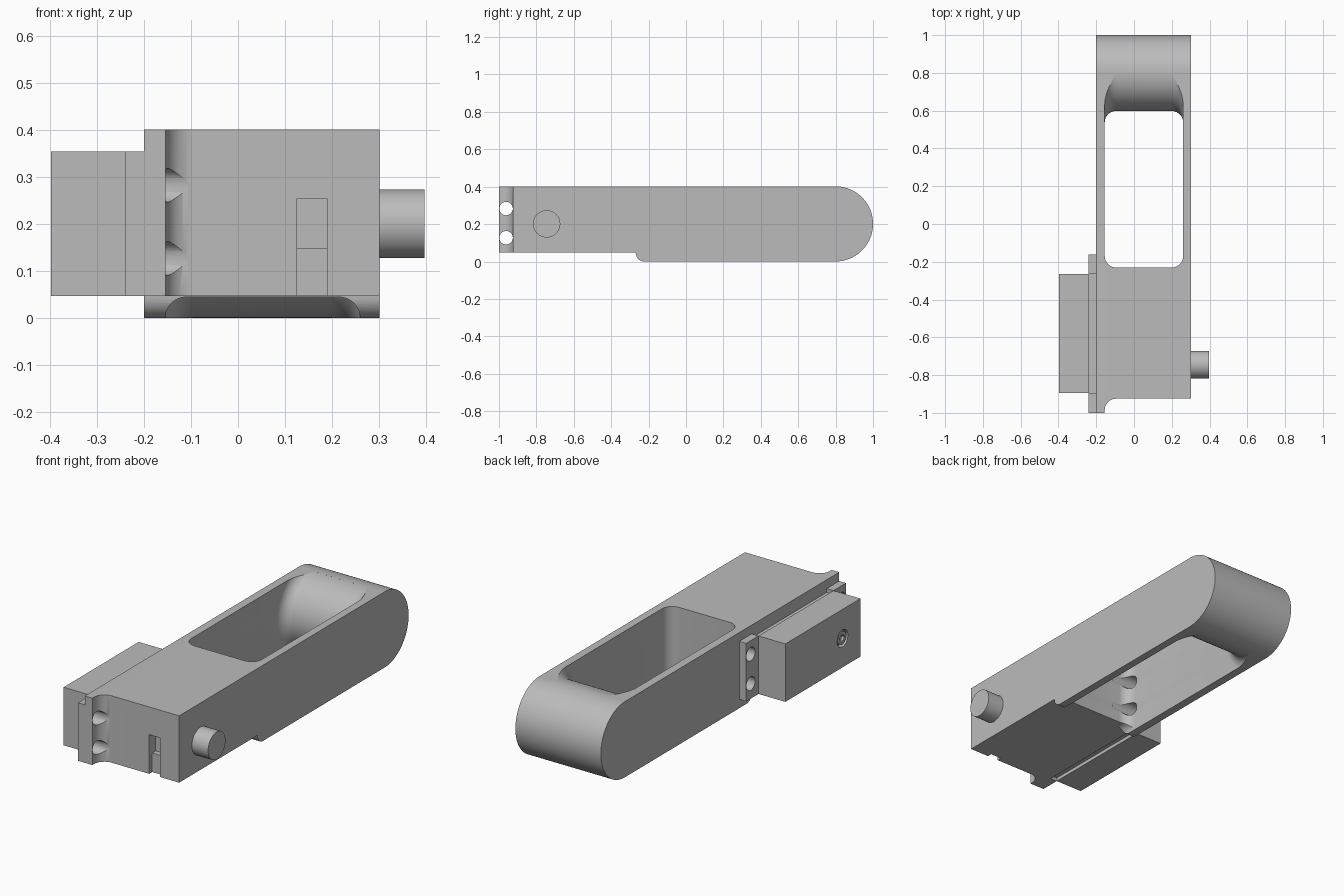
import bpy, bmesh
from math import sin, cos, pi, sqrt, radians
from mathutils import Vector

cube = bpy.data.objects.get("Cube")
if cube:
    bpy.data.objects.remove(cube, do_unlink=True)

gray = bpy.data.materials.new("plain_gray")
gray.use_nodes = True
gray.diffuse_color = (0.5, 0.5, 0.5, 1)
gray.node_tree.nodes["Principled BSDF"].inputs["Base Color"].default_value = (0.5, 0.5, 0.5, 1)


def skin(name, loops):
    """Solid made by joining equal closed loops and capping both ends."""
    bm = bmesh.new()
    rings = [[bm.verts.new(p) for p in loop] for loop in loops]
    n = len(rings[0])
    for a, b in zip(rings, rings[1:]):
        for i in range(n):
            j = (i + 1) % n
            bm.faces.new((a[i], a[j], b[j], b[i]))
    bm.faces.new(rings[0])
    bm.faces.new(rings[-1])
    bmesh.ops.recalc_face_normals(bm, faces=bm.faces)
    mesh = bpy.data.meshes.new(name)
    bm.to_mesh(mesh)
    bm.free()
    mesh.materials.append(gray)
    obj = bpy.data.objects.new(name, mesh)
    bpy.context.collection.objects.link(obj)
    return obj


def prism(name, outline, axis, lo, hi):
    """Extrude a 2D outline along x, y or z."""
    place = {"x": lambda p, h: (h, p[0], p[1]),
             "y": lambda p, h: (p[0], h, p[1]),
             "z": lambda p, h: (p[0], p[1], h)}[axis]
    return skin(name, [[place(p, h) for p in outline] for h in (lo, hi)])


def box(name, x, y, z):
    return prism(name, [(x[0], y[0]), (x[1], y[0]), (x[1], y[1]), (x[0], y[1])], "z", *z)


def arc(cx, cy, r, start, end, steps=12):
    angles = [radians(start + (end - start) * i / steps) for i in range(steps + 1)]
    return [(cx + r * cos(a), cy + r * sin(a)) for a in angles]


def rod(name, y, z, r, lo, hi, sides=40):
    return prism(name, arc(y, z, r, 0, 360, sides)[:-1], "x", lo, hi)


def cut(obj, cutters):
    for c in cutters:
        c.hide_render = True
        m = obj.modifiers.new("cut", "BOOLEAN")
        m.operation, m.solver, m.object = "DIFFERENCE", "EXACT", c
    graph = bpy.context.evaluated_depsgraph_get()
    mesh = bpy.data.meshes.new_from_object(obj.evaluated_get(graph))
    obj.modifiers.clear()
    obj.data = mesh
    for c in cutters:
        bpy.data.objects.remove(c, do_unlink=True)


def smooth(obj):
    bpy.ops.object.select_all(action="DESELECT")
    obj.select_set(True)
    bpy.context.view_layer.objects.active = obj
    bpy.ops.object.shade_smooth_by_angle(angle=radians(30))


STEP, TOP, MID = 0.047, 0.402, 0.201
BAR_Y = 1 - MID
FILLET = 0.06


def opening_loop(angle, z=None):
    """Grip opening at one height: its far end wraps the round grip bar."""
    cx, half, front = 0.0525, 0.2075, -0.23
    dz = MID * sin(angle)
    side = arc(half - FILLET, front + FILLET, FILLET, 270, 360, 10)
    for i in range(13):
        a = pi / 2 * i / 12
        rho = MID + FILLET * (1 - sin(a))
        y = BAR_Y - sqrt(max(rho * rho - dz * dz, 0))
        side.append((half - FILLET * (1 - cos(a)), y))
    outline = side + [(-x, y) for x, y in reversed(side)]
    height = MID + dz if z is None else z
    return [(cx + x, y, height) for x, y in outline]


# Main body with rounded grip end and stepped underside
profile = ([(-1, TOP), (-1, STEP), (-0.27, STEP)]
           + arc(-0.222, STEP, STEP, 180, 270, 10)
           + arc(BAR_Y, MID, MID, -90, 90, 40))
body = prism("main_body", profile, "x", -0.2, 0.302)

levels = [radians(-88 + 176 * i / 40) for i in range(41)]
opening = skin("opening_cutter", [opening_loop(levels[0], -0.05)]
               + [opening_loop(a) for a in levels] + [opening_loop(levels[-1], 0.45)])
corner = prism("front_cutter", [(-0.155, -1.1)] + arc(-0.095, -0.985, FILLET, 180, 90)
               + [(0.4, -0.925), (0.4, -1.1)], "z", -0.1, 0.5)
lip = prism("lip_cutter", [(-0.155, -0.01)] + arc(-0.11, 0, 0.045, 180, 90, 8)
            + arc(0.215, 0, 0.045, 90, 0, 8) + [(0.26, -0.01)], "y", -0.3, -0.18)
notch_low = box("notch_cutter_low", (0.126, 0.19), (-1, -0.9), (0, 0.16))
notch_high = box("notch_cutter_high", (0.126, 0.19), (-1, -0.87), (0.148, 0.255))


def screw_holes(ys):
    return [rod("hole_cutter", y, z, 0.036, -0.3, -0.05) for y in ys for z in (0.127, 0.283)]


cut(body, [opening, corner, lip, notch_low, notch_high] + screw_holes((-0.962, -0.2)))
smooth(body)

# Mounting tabs, each with two screw holes
for name, lo, hi, y in (("front_tab", -1, -0.895, -0.962), ("rear_tab", -0.265, -0.162, -0.2)):
    tab = box(name, (-0.24, -0.2), (lo, hi), (STEP, 0.355))
    cut(tab, screw_holes((y,)))
    smooth(tab)

# Side housing and the narrower web joining it to the body
box("housing_web", (-0.245, -0.195), (-0.895, -0.265), (0.065, 0.335))
housing = box("side_housing", (-0.398, -0.24), (-0.895, -0.265), (STEP, 0.355))
cut(housing, [rod("recess_cutter", -0.745, MID, 0.045, -0.45, -0.375)])
smooth(housing)

# Recessed screw with hexagonal socket
screw = rod("recessed_screw", -0.745, MID, 0.035, -0.394, -0.37)
cut(screw, [rod("socket_cutter", -0.745, MID, 0.02, -0.45, -0.38, 6)])
smooth(screw)

# Push button
smooth(rod("push_button", -0.745, MID, 0.073, 0.295, 0.397, 48))
